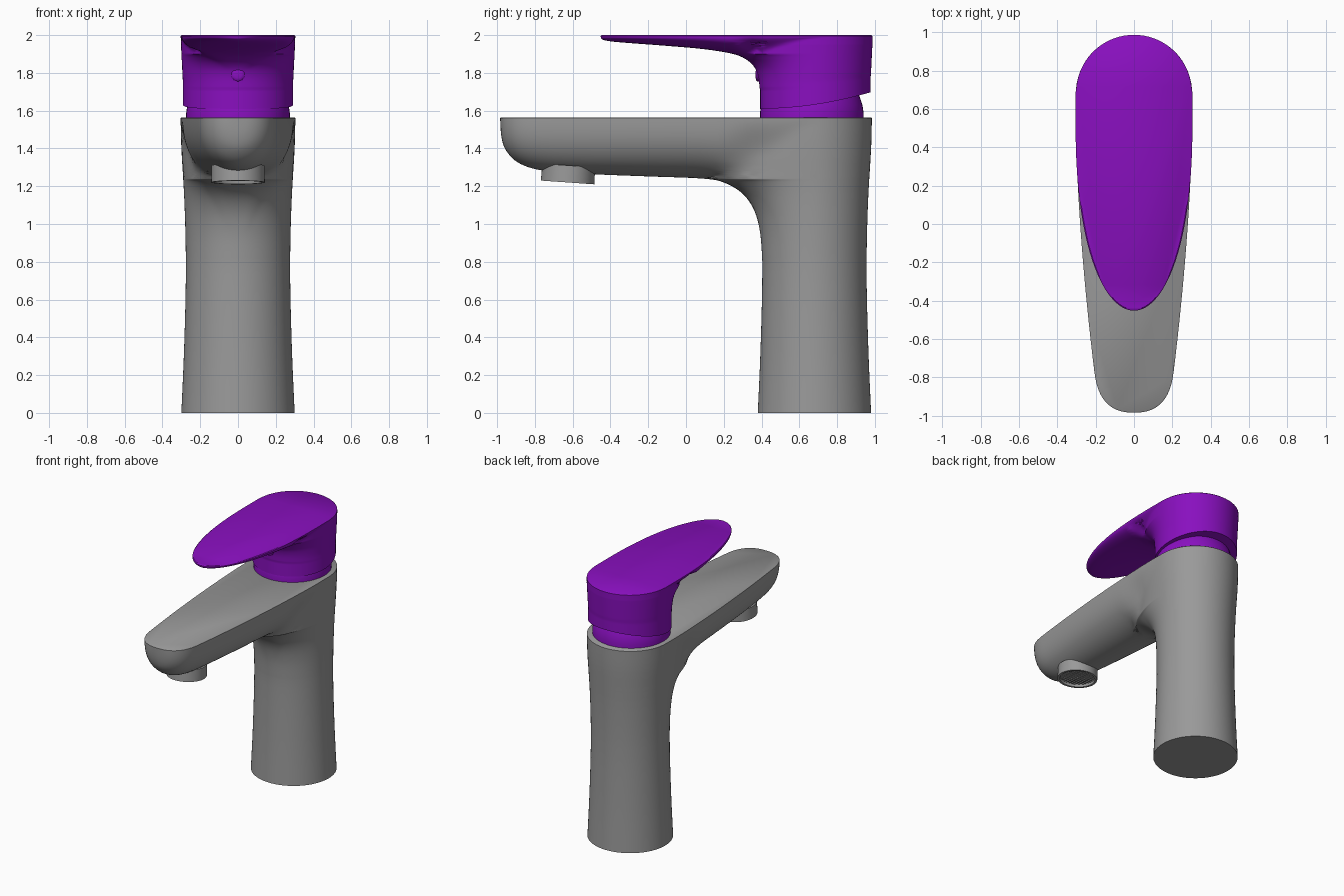
import bpy, bmesh, math
from mathutils import Matrix, Vector

if "Cube" in bpy.data.objects:
    bpy.data.objects.remove(bpy.data.objects["Cube"])


def material(name, rgb):
    m = bpy.data.materials.new(name)
    m.diffuse_color = (*rgb, 1)
    m.use_nodes = True
    m.node_tree.nodes["Principled BSDF"].inputs["Base Color"].default_value = m.diffuse_color
    return m


GREY = material("grey metal", (0.32, 0.32, 0.32))
PURPLE = material("purple", (0.25, 0.005, 0.52))


def finish(bm, name, mat, angle=40):
    bmesh.ops.recalc_face_normals(bm, faces=bm.faces)
    me = bpy.data.meshes.new(name)
    bm.to_mesh(me)
    bm.free()
    ob = bpy.data.objects.new(name, me)
    bpy.context.collection.objects.link(ob)
    me.materials.append(mat)
    bpy.ops.object.select_all(action='DESELECT')
    ob.select_set(True)
    bpy.context.view_layer.objects.active = ob
    bpy.ops.object.shade_smooth_by_angle(angle=math.radians(angle))
    return ob


def clamp(v):
    return max(0.0, min(1.0, v))


def curve(pts, steps=5):
    """Catmull-Rom curve through 2D points."""
    p = [Vector(q) for q in [pts[0]] + pts + [pts[-1]]]
    out = []
    for a, b, c, d in zip(p, p[1:], p[2:], p[3:]):
        for i in range(steps):
            t = i / steps
            out.append(0.5 * (2 * b + (c - a) * t + (2 * a - 5 * b + 4 * c - d) * t * t
                              + (3 * b - a - 3 * c + d) * t ** 3))
    return out + [p[-1]]


def interp(pts, x):
    """Linear lookup in points sorted by rising x."""
    if x <= pts[0][0]:
        return pts[0][1]
    for a, b in zip(pts, pts[1:]):
        if x <= b[0]:
            return a[1] + (b[1] - a[1]) * (x - a[0]) / max(b[0] - a[0], 1e-9)
    return pts[-1][1]


def tongue_loft(name, mat, under, low, top, yc, radius, plan, d0, reach, bottom=None, n=56):
    """Round column growing into a forward tongue, lofted from level outlines.
    under: underside profile (y, z); plan(y): half width of the tongue from above."""
    prof = curve(under)
    lookup = [tuple(q) for q in reversed(prof)]
    z0 = prof[0].y
    rings = [(yc - radius(low + (z0 - low) * i / 12), low + (z0 - low) * i / 12)
             for i in range(12)] + [tuple(q) for q in prof]

    def half(y, z, yf):
        r = radius(z)
        a = r if y > yc else yc - max(yf, reach)
        hc = r * math.sqrt(max(0, 1 - ((y - yc) / a) ** 2))
        if y > yc:
            return hc
        zb = interp(lookup, y)
        depth = max(top - zb, 1e-6)
        t = clamp((z - zb) / depth)
        g1 = math.sqrt(1 - (1 - t) ** 2.5)
        s = t ** 1.4
        g2 = s * s * (3 - 2 * s)
        f = clamp((depth - d0) / d0)
        hs = plan(y) * (g1 + (g2 - g1) * f)
        k = min(0.08 * clamp((0.6 - y) / 0.3), 2 * min(hc, hs))
        blend = max(k - abs(hc - hs), 0) ** 2 / (4 * k) if k > 1e-6 else 0
        return max(hc, hs) + blend

    bm = bmesh.new()
    loops = []
    for yf, z in rings:
        yb = yc + radius(z)
        ys = [yf + (yb - yf) * (1 - math.cos(math.pi * i / n)) / 2 for i in range(n + 1)]
        pts = [(half(y, z, yf) if 0 < i < n else 0, y) for i, y in enumerate(ys)]
        pts += [(-x, y) for x, y in pts[n - 1:0:-1]]
        loops.append([bm.verts.new((x, y, bottom(y, z) if bottom else z)) for x, y in pts])
    # narrow softened rim
    rim = []
    for v in loops[-1]:
        c = Vector((0, max(min(v.co.y, yc), rings[-1][0] + 0.2), v.co.z))
        d = (v.co - c).normalized()
        rim.append(bm.verts.new(v.co - d * 0.006 + Vector((0, 0, 0.005))))
    loops.append(rim)
    m = len(rim)
    for a, b in zip(loops, loops[1:]):
        for i in range(m):
            j = (i + 1) % m
            bm.faces.new((a[i], a[j], b[j], b[i]))
    bm.faces.new(loops[0])
    bm.faces.new(rim)
    return finish(bm, name, mat)


def lathe(name, mat, prof, matrix, n=48):
    """Turn (radius, height) points about z; both ends are capped."""
    bm = bmesh.new()
    loops = [[bm.verts.new((r * math.cos(2 * math.pi * i / n), r * math.sin(2 * math.pi * i / n), z))
              for i in range(n)] for r, z in prof]
    for a, b in zip(loops, loops[1:]):
        for i in range(n):
            j = (i + 1) % n
            bm.faces.new((a[i], a[j], b[j], b[i]))
    bm.faces.new(loops[0])
    bm.faces.new(loops[-1])
    bm.transform(matrix)
    return finish(bm, name, mat)


# Body: waisted column with spout
body_r = [tuple(q) for q in curve([(0, 0.30), (0.35, 0.285), (0.75, 0.276), (1.1, 0.283),
                                   (1.4, 0.3), (1.56, 0.304)])]


def spout_plan(y):
    w = 0.305 - 0.125 * clamp((0.6 - y) / 1.58) ** 1.7
    s = clamp((-0.75 - y) / 0.234)
    return w * (1 - s ** 3) ** 0.4


tongue_loft("faucet_body", GREY,
            [(0.404, 0.8), (0.393, 0.95), (0.362, 1.07), (0.30, 1.16), (0.2, 1.22), (0.08, 1.241),
             (-0.2, 1.252), (-0.5, 1.264), (-0.75, 1.282), (-0.88, 1.32), (-0.95, 1.385),
             (-0.977, 1.46), (-0.984, 1.56)],
            0, 1.56, 0.68, lambda z: interp(body_r, z), spout_plan, 0.34, 0.13)


# Handle: slanted sleeve with a flat lever
def lever_plan(y):
    u = clamp((0.55 - y) / 1.002)
    return 0.305 * math.sqrt(1 - u ** 2.35)


def sleeve_bottom(y, z):
    if z >= 1.8:
        return z
    zb = 1.61 + 0.09 * clamp((y - 0.385) / 0.6) ** 2
    return zb + (z - 1.61) * (1.8 - zb) / 0.19


tongue_loft("lever_handle", PURPLE,
            [(0.390, 1.72), (0.382, 1.78), (0.362, 1.83), (0.32, 1.87), (0.25, 1.9), (0.1, 1.925),
             (-0.1, 1.943), (-0.3, 1.958), (-0.4, 1.967), (-0.44, 1.976), (-0.45, 1.985),
             (-0.452, 1.995)],
            1.61, 1.995, 0.685, lambda z: 0.292 + 0.01 * clamp((z - 1.75) / 0.2),
            lever_plan, 0.1, 0.25, sleeve_bottom)

# Domed cartridge collar under the handle
lathe("cartridge_collar", PURPLE,
      [(0.274, 1.55), (0.274, 1.59), (0.268, 1.63), (0.255, 1.67), (0.235, 1.71), (0.2, 1.74)],
      Matrix.Translation((0, 0.666, 0)))

# Small button on the front of the handle
lathe("handle_button", PURPLE, [(0.035, -0.04), (0.035, 0.008), (0.03, 0.013), (0.018, 0.016)],
      Matrix.Translation((0, 0.385, 1.79)) @ Matrix.Rotation(math.pi / 2, 4, 'X'), 24)

# Tilted aerator with a recessed mesh
tilt = Matrix.Translation((0, -0.627, 1.22)) @ Matrix.Rotation(math.radians(-4), 4, 'X')
lathe("aerator", GREY, [(0.14, 0.09), (0.142, 0), (0.125, 0), (0.122, 0.03)], tilt)
bm = bmesh.new()
for i in range(-5, 6):
    c = i * 0.021
    length = 2 * math.sqrt(0.122 ** 2 - c * c)
    for pos, size in (((c, 0, 0.022), (0.006, length, 0.01)), ((0, c, 0.022), (length, 0.006, 0.01))):
        bmesh.ops.create_cube(bm, size=1, matrix=tilt @ Matrix.Translation(pos)
                              @ Matrix.Diagonal((*size, 1)))
finish(bm, "aerator_mesh", GREY)
